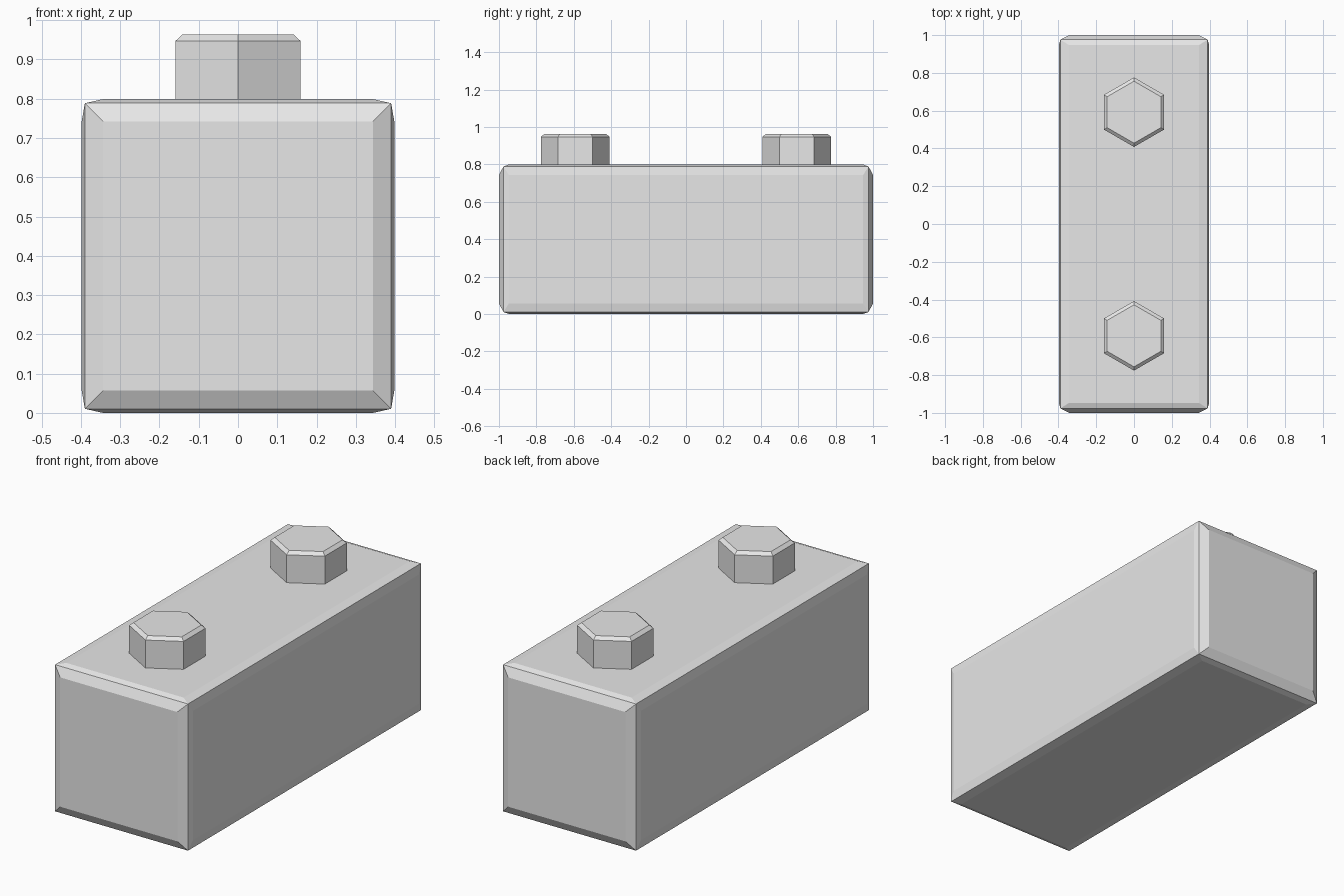
import bpy, bmesh, math
from mathutils import Matrix

cube = bpy.data.objects.get("Cube")
if cube:
    bpy.data.objects.remove(cube, do_unlink=True)

grey = bpy.data.materials.new("light_grey")
grey.use_nodes = True
colour = (0.8, 0.8, 0.8, 1)
grey.diffuse_color = colour
grey.node_tree.nodes["Principled BSDF"].inputs["Base Color"].default_value = colour


def finish(name, bm, location):
    bmesh.ops.recalc_face_normals(bm, faces=bm.faces)
    mesh = bpy.data.meshes.new(name)
    bm.to_mesh(mesh)
    bm.free()
    mesh.materials.append(grey)
    obj = bpy.data.objects.new(name, mesh)
    obj.location = location
    bpy.context.collection.objects.link(obj)
    return obj


# Block: a box whose six faces are inset and pushed slightly outwards
OUTER = (0.398, 1.0, 0.3995)
CORNER = (0.39, 0.976, 0.389)
PANEL = (0.344, 0.947, 0.343)

bm = bmesh.new()
bmesh.ops.create_cube(bm, size=2)
bmesh.ops.inset_individual(bm, faces=bm.faces[:], thickness=0.2, depth=0.1)
for v in bm.verts:
    for axis in range(3):
        reach = abs(v.co[axis])
        level = OUTER if reach > 1.05 else CORNER if reach > 0.9 else PANEL
        v.co[axis] = math.copysign(level[axis], v.co[axis])
finish("block", bm, (0, 0, OUTER[2]))


# Studs: hexagonal prisms with a chamfered top
def stud(name, y):
    base, shoulder, top = 0.79, 0.947, 0.963
    bm = bmesh.new()
    turn = Matrix.Rotation(math.radians(30), 4, "Z")
    bmesh.ops.create_cone(bm, cap_ends=True, segments=6, radius1=0.184,
                          radius2=0.184, depth=shoulder - base)
    bmesh.ops.rotate(bm, verts=bm.verts, matrix=turn)
    # Put one corner on the y axis whatever the starting angle
    first = bm.verts[:][0].co
    spin = math.pi / 2 - math.atan2(first.y, first.x)
    bmesh.ops.rotate(bm, verts=bm.verts, matrix=Matrix.Rotation(spin, 4, "Z"))
    cap = max(bm.faces, key=lambda f: f.calc_center_median().z)
    bmesh.ops.inset_individual(bm, faces=[cap], thickness=0.02,
                               depth=top - shoulder)
    return finish(name, bm, (0, y, (base + shoulder) / 2))


stud("front_stud", -0.592)
stud("back_stud", 0.592)
